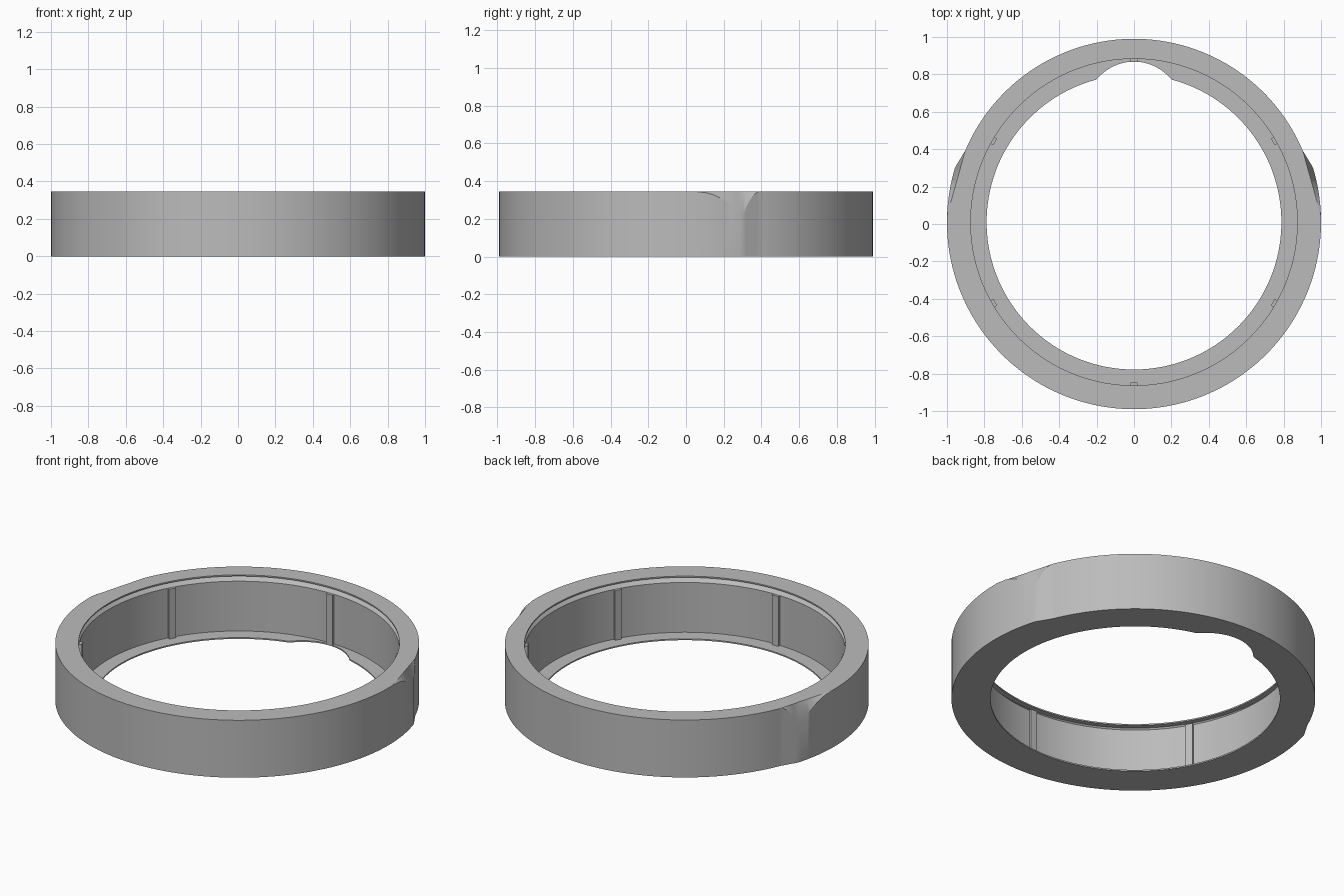
import bpy, bmesh
from math import sin, cos, asin, radians, degrees, sqrt
from mathutils import Vector, Matrix

if "Cube" in bpy.data.objects:
    bpy.data.objects.remove(bpy.data.objects["Cube"])

CENTRE_Y = 0.01
HEIGHT = 0.345
WALL = 0.873        # inner wall radius
FLOOR = 0.008       # thickness of the bottom flange
GROOVE_Z = 0.307    # lower edge of the snap groove
STEPS = 360
A0, A1, A2 = 2, 17, 23   # start, corner and end of the side cut, in degrees

grey = bpy.data.materials.new("plain grey")
grey.use_nodes = True
colour = (0.5, 0.5, 0.5, 1)
grey.diffuse_color = colour
grey.node_tree.nodes["Principled BSDF"].inputs["Base Color"].default_value = colour


def finish(name, bm):
    bmesh.ops.recalc_face_normals(bm, faces=bm.faces)
    mesh = bpy.data.meshes.new(name)
    bm.to_mesh(mesh)
    bm.free()
    mesh.materials.append(grey)
    obj = bpy.data.objects.new(name, mesh)
    bpy.context.collection.objects.link(obj)
    return obj


def polar(r, deg):
    return Vector((r * cos(radians(deg)), r * sin(radians(deg))))


def chord(deg, p, q):
    """Radius at which a ray meets the straight line p-q."""
    d = q - p
    ray = polar(1, deg)
    return (p.x * d.y - p.y * d.x) / (ray.x * d.y - ray.y * d.x)


def outer(deg):
    """Lower radius, upper radius and height of the side cut."""
    low = 1.0 if deg <= A1 else 0.98
    if A1 < deg < A2:
        low = chord(deg, polar(1, A1), polar(0.98, A2))
    top, cut = low, HEIGHT
    if A0 < deg < A2:
        top = chord(deg, polar(1, A0), polar(0.98, A2))
        t = (deg - A0) / (A1 - A0) if deg <= A1 else (A2 - deg) / (A2 - A1)
        cut = HEIGHT - 0.125 * t * t
    return low, top, min(cut, HEIGHT - 0.004)


def hole(theta):
    """Radius of the floor opening, with the round notch at the back."""
    dist, r = 0.602, 0.256
    s, c = cos(theta), sin(theta)
    disc = r * r - (dist * s) ** 2
    if c > 0 and disc > 0:
        return max(0.788, dist * c + sqrt(disc))
    return 0.788


# Ring body: one closed cross-section per step around the circle
bm = bmesh.new()
columns = []
for i in range(STEPS):
    theta = radians(i * 360 / STEPS)
    low, top, cut = outer(round(degrees(asin(sin(theta))), 4))
    inner = hole(theta)
    section = [(low, 0), (low, cut), (top, HEIGHT),
               (WALL, HEIGHT), (WALL, HEIGHT - 0.008), (WALL + 0.03, HEIGHT - 0.008),
               (WALL, GROOVE_Z), (WALL, FLOOR), (inner, FLOOR), (inner, 0)]
    columns.append([bm.verts.new((r * cos(theta), r * sin(theta) + CENTRE_Y, z))
                    for r, z in section])
for i, a in enumerate(columns):
    b = columns[(i + 1) % STEPS]
    for j in range(len(a)):
        k = (j + 1) % len(a)
        bm.faces.new((a[j], b[j], b[k], a[k]))
ring = finish("ring_body", bm)
bpy.context.view_layer.objects.active = ring
ring.select_set(True)
bpy.ops.object.shade_smooth_by_angle(angle=radians(25))

# Six small upright ribs on the inner wall
for n in range(6):
    bm = bmesh.new()
    bmesh.ops.create_cube(bm, size=1)
    bmesh.ops.scale(bm, vec=(0.024, 0.04, GROOVE_Z - FLOOR), verts=bm.verts)
    bmesh.ops.translate(bm, vec=(WALL - 0.004, 0, (GROOVE_Z + FLOOR) / 2), verts=bm.verts)
    turn = Matrix.Translation((0, CENTRE_Y, 0)) @ Matrix.Rotation(radians(30 + 60 * n), 4, 'Z')
    bmesh.ops.transform(bm, matrix=turn, verts=bm.verts)
    finish(f"inner_rib_{n + 1}", bm)
